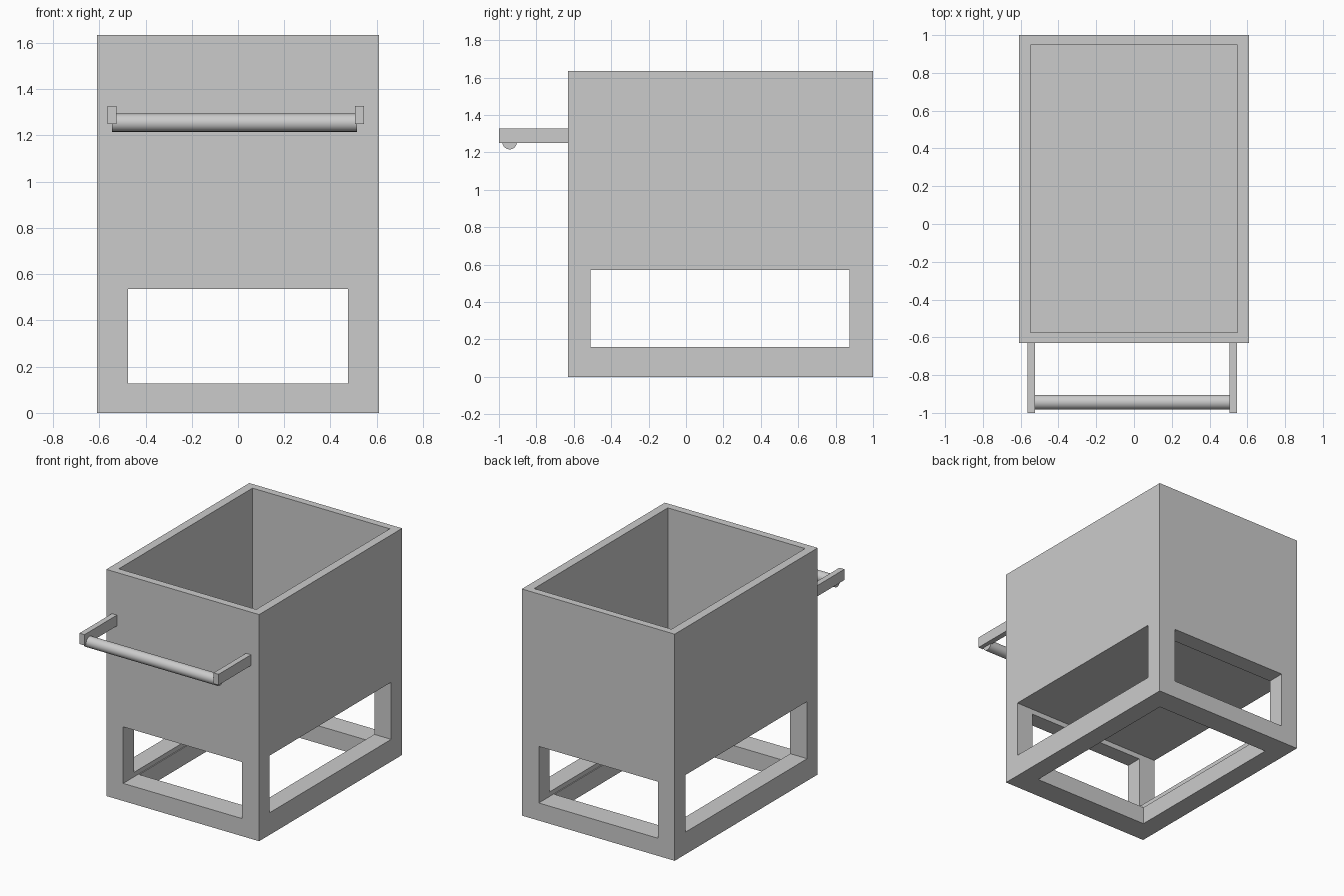
import bpy
import math

if "Cube" in bpy.data.objects:
    bpy.data.objects.remove(bpy.data.objects["Cube"])


def box(name, x, y, z):
    """Axis-aligned box from (min, max) ranges."""
    bpy.ops.mesh.primitive_cube_add(
        size=1, location=[(r[0] + r[1]) / 2 for r in (x, y, z)])
    ob = bpy.context.object
    ob.name = name
    ob.scale = [r[1] - r[0] for r in (x, y, z)]
    bpy.ops.object.transform_apply(location=True, rotation=True, scale=True)
    return ob


def cut(target, x, y, z):
    """Carve a box-shaped void out of the target."""
    cutter = box("cutter", x, y, z)
    cutter.hide_render = True
    mod = target.modifiers.new("cut", 'BOOLEAN')
    mod.operation = 'DIFFERENCE'
    mod.solver = 'EXACT'
    mod.object = cutter
    bpy.context.view_layer.objects.active = target
    bpy.ops.object.modifier_apply(modifier=mod.name)
    bpy.data.objects.remove(cutter, do_unlink=True)


# Cart body: open bin above an open leg frame
body = box("cart_body", (-0.61, 0.61), (-0.63, 1.0), (0, 1.635))
cut(body, (-0.548, 0.548), (-0.575, 0.948), (0.63, 2.0))     # bin interior
cut(body, (-0.475, 0.475), (-1.0, 1.4), (0.127, 0.535))      # front/back opening
cut(body, (-1.0, 1.0), (-0.51, 0.875), (0.16, 0.572))        # side openings
cut(body, (-0.468, 0.468), (-0.458, 0.832), (-0.2, 0.3))     # bottom opening

# Handle arms
for side, x in (("left", -0.565), ("right", 0.505)):
    box(f"handle_arm_{side}", (x, x + 0.04), (-1.0, -0.63), (1.25, 1.328))

# Round push bar
bpy.ops.mesh.primitive_cylinder_add(
    vertices=40, radius=0.039, depth=1.06,
    location=(-0.015, -0.943, 1.255), rotation=(0, math.pi / 2, 0))
bar = bpy.context.object
bar.name = "push_bar"
bpy.ops.object.shade_smooth_by_angle(angle=math.radians(30))
